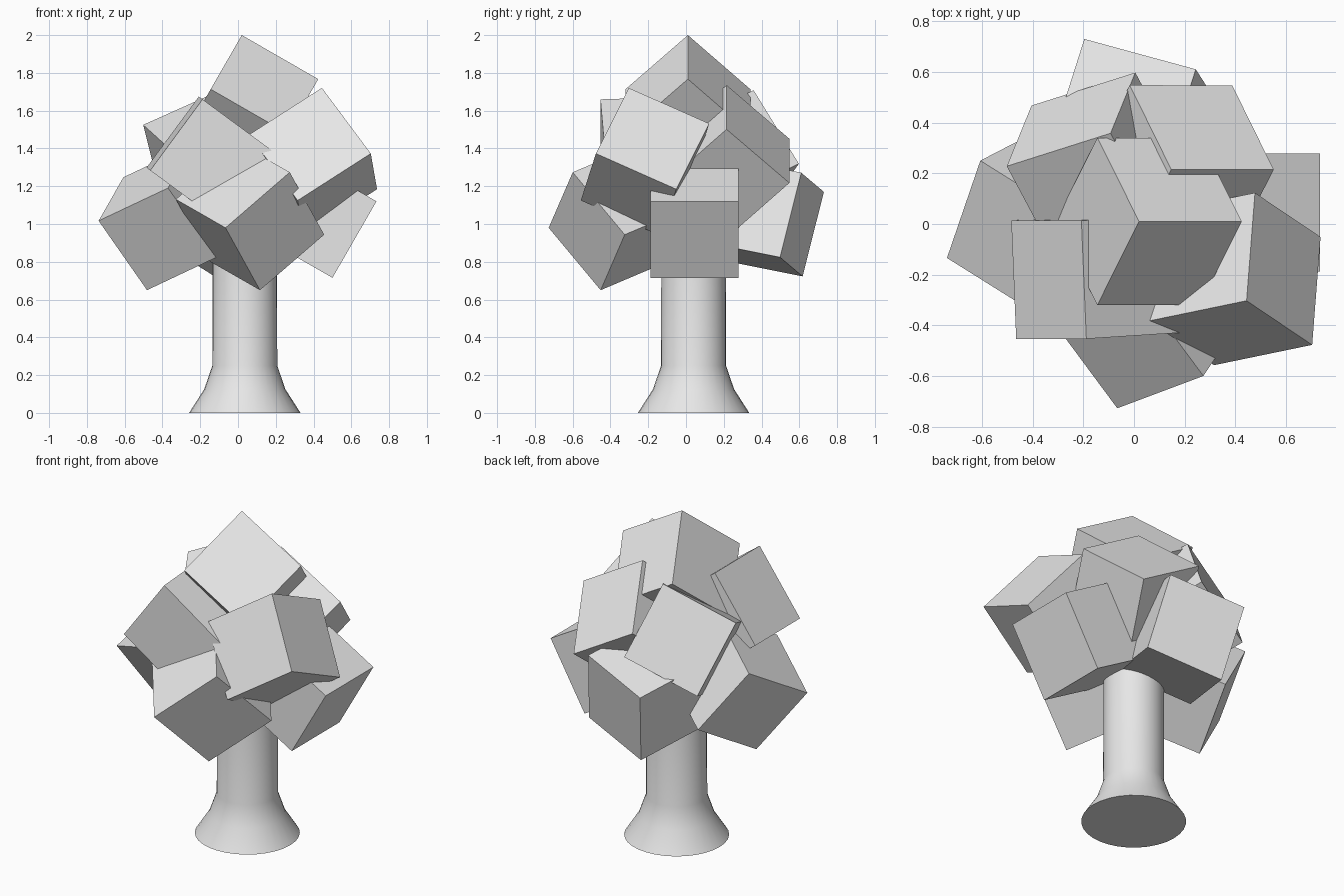
import bpy, bmesh, math
from mathutils import Vector, Matrix

old = bpy.data.objects.get("Cube")
if old:
    bpy.data.objects.remove(old, do_unlink=True)

SIZE = 0.467  # edge of every foliage block

grey = bpy.data.materials.new("plain_grey")
grey.use_nodes = True
grey.diffuse_color = (0.8, 0.8, 0.8, 1)
grey.node_tree.nodes["Principled BSDF"].inputs["Base Color"].default_value = (0.8, 0.8, 0.8, 1)


def add_object(name, bm):
    bmesh.ops.recalc_face_normals(bm, faces=bm.faces)
    mesh = bpy.data.meshes.new(name)
    bm.to_mesh(mesh)
    bm.free()
    mesh.materials.append(grey)
    obj = bpy.data.objects.new(name, mesh)
    bpy.context.collection.objects.link(obj)
    return obj


def foliage_block(name, corner, tip_a, tip_b):
    """Cube from one corner and two neighbouring corners; third edge is a x b."""
    corner = Vector(corner)
    a = (Vector(tip_a) - corner).normalized()
    b = Vector(tip_b) - corner
    b = (b - a * b.dot(a)).normalized()
    c = a.cross(b)
    centre = corner + (a + b + c) * SIZE / 2
    turn = Matrix((a, b, c)).transposed().to_4x4()
    bm = bmesh.new()
    bmesh.ops.create_cube(bm, size=SIZE)
    obj = add_object(name, bm)
    obj.matrix_world = Matrix.Translation(centre) @ turn
    return obj


# Foliage: tilted blocks around the crown
foliage_block("foliage_top", (0.02, 0.01, 2.0), (0.425, 0.01, 1.767), (-0.145, -0.32, 1.714))
foliage_block("foliage_front_low", (-0.066, -0.727, 0.98), (0.273, -0.6, 1.273), (0.114, -0.452, 0.646))
foliage_block("foliage_right_low", (-0.738, -0.134, 1.017), (-0.479, 0.0, 0.646), (-0.61, 0.249, 1.254))
foliage_block("foliage_left_high", (0.703, -0.477, 1.373), (0.443, -0.302, 1.722), (0.733, -0.045, 1.187))
foliage_block("foliage_front_high", (-0.188, -0.453, 1.66), (0.198, -0.428, 1.376), (-0.468, -0.453, 1.28))
foliage_block("foliage_back_right", (-0.502, 0.228, 1.525), (-0.404, 0.468, 1.135), (-0.096, 0.36, 1.7))
foliage_block("foliage_back_left", (0.147, 0.215, 1.735), (-0.018, 0.55, 1.449), (0.551, 0.215, 1.501))
foliage_block("foliage_back_low", (-0.196, 0.73, 1.17), (-0.124, 0.618, 0.725), (0.247, 0.61, 1.275))
foliage_block("foliage_left_low", (0.733, -0.188, 1.12), (0.733, 0.279, 1.12), (0.5, -0.188, 0.715))

# Trunk: lathed profile with a flared foot
profile = [(0.295, 0), (0.215, 0.125), (0.172, 0.25), (0.17, 1.1)]
SIDES = 32
bm = bmesh.new()
rings = []
for radius, z in profile:
    angles = [math.tau * i / SIDES for i in range(SIDES)]
    rings.append([bm.verts.new((radius * math.cos(t), radius * math.sin(t), z)) for t in angles])
for low, high in zip(rings, rings[1:]):
    for i in range(SIDES):
        j = (i + 1) % SIDES
        bm.faces.new((low[i], low[j], high[j], high[i]))
bm.faces.new(rings[0])
bm.faces.new(rings[-1])
trunk = add_object("trunk", bm)
trunk.location = (0.036, 0.04, 0)

bpy.ops.object.select_all(action="DESELECT")
trunk.select_set(True)
bpy.context.view_layer.objects.active = trunk
bpy.ops.object.shade_smooth_by_angle(angle=math.radians(40))
